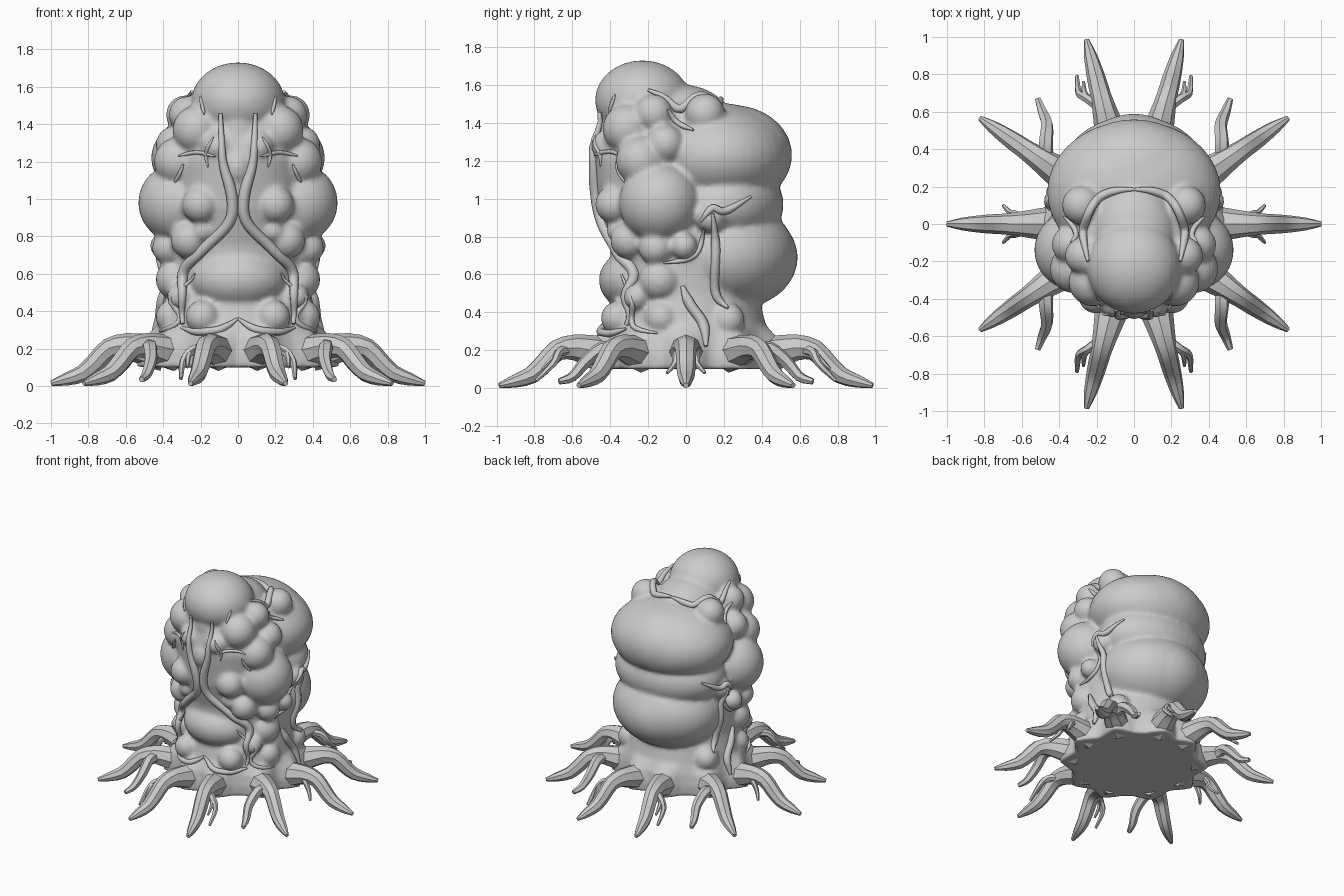
import bpy, bmesh, math
from mathutils import Vector, Matrix
from mathutils.bvhtree import BVHTree

if "Cube" in bpy.data.objects:
    bpy.data.objects.remove(bpy.data.objects["Cube"])


def make_object(name, bm, angle=60):
    me = bpy.data.meshes.new(name)
    bmesh.ops.recalc_face_normals(bm, faces=bm.faces[:])
    bm.to_mesh(me)
    bm.free()
    ob = bpy.data.objects.new(name, me)
    bpy.context.collection.objects.link(ob)
    bpy.ops.object.select_all(action='DESELECT')
    bpy.context.view_layer.objects.active = ob
    ob.select_set(True)
    bpy.ops.object.shade_smooth_by_angle(angle=math.radians(angle))
    return ob


def blob(bm, c, r):
    m = Matrix.Translation(c) @ Matrix.Diagonal((*r, 1))
    bmesh.ops.create_uvsphere(bm, u_segments=40, v_segments=24, radius=1, matrix=m)


def skin_rings(bm, rings):
    vs = [[bm.verts.new(p) for p in ring] for ring in rings]
    n = len(vs[0])
    for a, b in zip(vs, vs[1:]):
        for i in range(n):
            bm.faces.new((a[i], a[(i + 1) % n], b[(i + 1) % n], b[i]))
    bm.faces.new(vs[0])
    bm.faces.new(vs[-1])


def spline(pts, steps):
    """Catmull-Rom through tuples of any length."""
    p = [Vector(q) for q in pts]
    p = [p[0] * 2 - p[1]] + p + [p[-1] * 2 - p[-2]]
    out = []
    for i in range(1, len(p) - 2):
        a, b, c, d = p[i - 1:i + 3]
        for s in range(steps):
            t = s / steps
            out.append(0.5 * (2 * b + (c - a) * t + (2 * a - 5 * b + 4 * c - d) * t * t
                              + (3 * b - a - 3 * c + d) * t ** 3))
    return out + [p[-2]]


def tube(bm, pts, radii, sides=8):
    rings, u = [], None
    for i, p in enumerate(pts):
        t = (pts[min(i + 1, len(pts) - 1)] - pts[max(i - 1, 0)]).normalized()
        if u is None:
            u = t.orthogonal()
        u = (u - t * u.dot(t)).normalized()
        v = t.cross(u)
        rings.append([p + radii[i] * (u * math.cos(k * math.tau / sides) + v * math.sin(k * math.tau / sides))
                      for k in range(sides)])
    skin_rings(bm, rings)


# --- body: trunk (scalloped towards the roots) plus swollen lobes, fused ---
ROOT_ANGLES = [0, 34.5, 75.5, 104.5, 145.5, 180, 214.5, 255.5, 284.5, 325.5, 360]


def scallop(deg):
    gap = min(abs(deg - a) for a in ROOT_ANGLES)
    return max(0, 1 - gap / 16)


bm = bmesh.new()
trunk = [(.10, 0, .46, .46, .08), (.18, 0, .46, .46, .08), (.26, 0, .44, .45, .06), (.34, 0, .42, .42, 0),
         (.5, 0, .39, .38, 0), (.75, -.02, .39, .38, 0), (.95, -.08, .38, .38, 0), (1.2, -.12, .37, .37, 0),
         (1.38, -.13, .33, .32, 0), (1.5, -.12, .25, .28, 0)]
skin_rings(bm, [[((rx + w * scallop(d)) * math.cos(math.radians(d)),
                  cy + (ry + w * scallop(d)) * math.sin(math.radians(d)), z) for d in range(0, 360, 5)]
                for z, cy, rx, ry, w in trunk])
# back lobes with waist, head and neck, belly, brow
for c, r in [((0, .17, 1.22), (.465, .385, .285)), ((0, .24, 1.23), (.38, .32, .265)),
             ((0, .19, .97), (.43, .325, .25)),
             ((0, .21, .70), (.42, .37, .30)), ((0, .26, .69), (.33, .33, .27)),
             ((0, -.23, 1.52), (.25, .25, .21)), ((0, -.05, 1.46), (.22, .26, .145)),
             ((0, -.25, .57), (.26, .21, .17)), ((0, -.37, 1.38), (.1, .09, .09)),
             ((0, -.41, 1.17), (.08, .1, .11))]:
    blob(bm, c, r)
# paired pustules: x, y, z, radius
pairs = [(.32, -.14, .98, .213), (.20, -.38, .97, .10), (.22, -.31, 1.37, .13), (.34, -.11, 1.29, .10),
         (.28, .10, 1.45, .105), (.32, -.24, 1.2, .13), (.19, -.36, .83, .06), (.37, -.16, .74, .09),
         (.40, -.01, .75, .07), (.33, -.14, .57, .11), (.35, -.13, .37, .09), (.19, -.36, .37, .09),
         (.33, .22, .36, .09), (.31, -.26, .48, .07), (.39, .13, .90, .08), (.26, -.30, .78, .10),
         (.11, -.42, 1.28, .08), (.27, -.17, 1.45, .10)]
for x, y, z, r in pairs:
    for s in (1, -1):
        blob(bm, (s * x, y, z), (r, r, r))
body = make_object("lumpy_body", bm)
rm = body.modifiers.new("fuse", 'REMESH')
rm.mode, rm.voxel_size, rm.use_smooth_shade = 'VOXEL', .015, True
sm = body.modifiers.new("soften", 'SMOOTH')
sm.factor, sm.iterations = .5, 6
dg = bpy.context.evaluated_depsgraph_get()
fused = bpy.data.meshes.new_from_object(body.evaluated_get(dg))
body.modifiers.clear()
body.data = fused
for p in fused.polygons:
    p.use_smooth = True
tree = BVHTree.FromPolygons([v.co for v in fused.vertices], [p.vertices for p in fused.polygons])


# --- veins: paths drawn on a view and projected onto the body ---
def vein(bm, view, r, pts):
    path = []
    for q in spline([(a, b, 0) for a, b in pts], 5):
        start, d = {'front': (Vector((q.x, -2, q.y)), Vector((0, 1, 0))),
                    'side': (Vector((2, q.x, q.y)), Vector((-1, 0, 0))),
                    'top': (Vector((q.x, q.y, 3)), Vector((0, 0, -1)))}[view]
        hit = tree.ray_cast(start, d)
        if hit[0] is not None:
            path.append(hit[0] + hit[1] * r * .3)
    for _ in range(2):
        path = [path[0]] + [(a + 2 * b + c) / 4 for a, b, c in zip(path, path[1:], path[2:])] + [path[-1]]
    n = len(path) - 1
    radii = [r * (.35 + .65 * min(1, 4 * min(i, n - i) / n)) for i in range(n + 1)]
    for s in (1, -1):
        tube(bm, [Vector((s * p.x, p.y, p.z)) for p in path], radii)


veins = [
    ('front', .03, [(.09, 1.46), (.085, 1.22), (.035, 1.04), (.04, .88), (.18, .74), (.28, .63), (.30, .48), (.29, .33)]),
    ('front', .02, [(.30, .31), (.2, .29), (.09, .3), (0, .36)]),
    ('front', .011, [(.12, 1.23), (.22, 1.25), (.32, 1.23)]),
    ('front', .01, [(.29, 1.19), (.32, 1.12), (.34, 1.09)]),
    ('front', .01, [(.20, 1.55), (.18, 1.45)]),
    ('front', .01, [(.13, 1.33), (.17, 1.25), (.16, 1.17)]),
    ('top', .024, [(.24, -.2), (.27, -.08), (.25, .05), (.19, .14), (.09, .175), (0, .18)]),
    ('side', .015, [(-.1, 1.47), (-.05, 1.4), (.04, 1.36)]),
    ('side', .028, [(-.02, .54), (.02, .44), (.09, .34), (.1, .22)]),
    ('side', .024, [(.14, .92), (.16, .72), (.15, .5), (.22, .42)]),
    ('side', .02, [(.08, .88), (.14, .95), (.2, .93), (.34, 1.01)]),
    ('side', .014, [(-.12, .66), (.05, .70), (.1, .85)]),
    ('side', .015, [(-.34, .6), (-.28, .45), (-.28, .32), (-.15, .29)]),
]
bm = bmesh.new()
for view, r, pts in veins:
    vein(bm, view, r, pts)
make_object("veins", bm)

# --- roots: bent tapered limbs around the base, with side shoots ---
bm = bmesh.new()
profile = [(.40, .18, .10), (.50, .195, .085), (.60, .215, .068), (.69, .20, .056), (.76, .13, .052),
           (.83, .068, .046), (.92, .036, .034), (1.0, .014, .014)]   # distance, height, radius


def root(bm, deg, sx, sy, reach=1.0):
    a = math.radians(deg)
    q = spline(profile, 2)
    tube(bm, [Vector((sx * reach * v.x * math.cos(a), sy * reach * v.x * math.sin(a), v.y)) for v in q],
         [v.z for v in q])


def shoot(bm, pts, r, sx, sy):
    q = [Vector((sx * v.x, sy * v.y, v.z)) for v in spline(pts, 3)]
    n = len(q) - 1
    tube(bm, q, [r * (1 - .6 * (i / n) ** 2) for i in range(n + 1)], 6)


shoots = [([(.47, .35, .2), (.47, .44, .21), (.465, .53, .14), (.49, .6, .06), (.515, .67, .035)], .04),
          ([(.18, .62, .2), (.25, .67, .19), (.295, .70, .13), (.305, .79, .04)], .026),
          ([(.19, .64, .2), (.26, .69, .17), (.27, .76, .10)], .02),
          ([(.55, .0, .2), (.62, .05, .19), (.66, .06, .13), (.70, .10, .08)], .022)]
for sx in (1, -1):
    root(bm, 0, sx, 1)
    for sy in (1, -1):
        root(bm, 34.5, sx, sy)
        root(bm, 75.5, sx, sy, 1.018)
        for pts, r in shoots:
            shoot(bm, pts, r, sx, sy)
make_object("roots", bm, 35)
